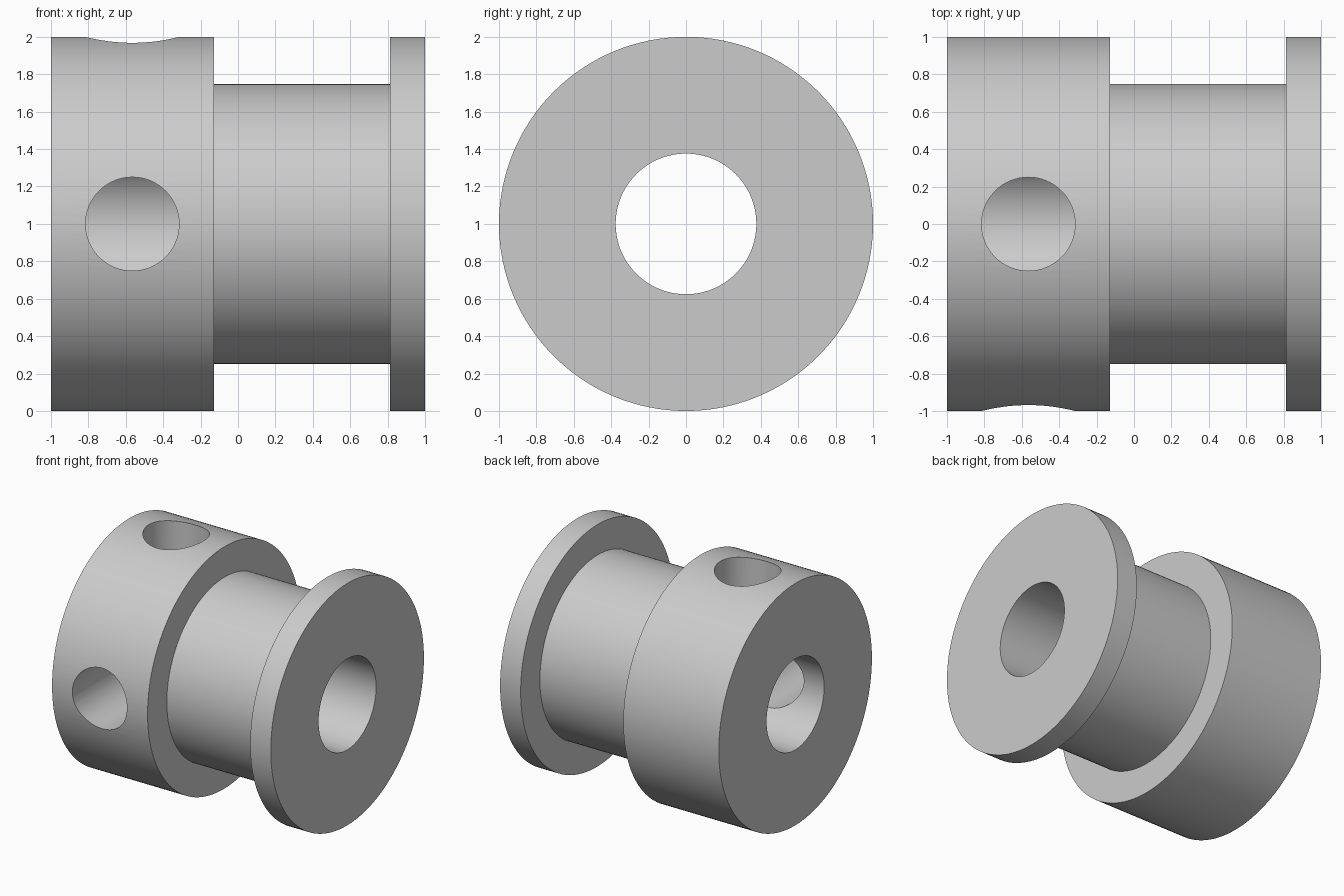
import bpy
import bmesh
import math
from mathutils import Matrix, Vector

SEGMENTS = 128
HUB_X = -0.565       # centre of the cross holes along the axis
BORE_R = 0.376
HOLE_R = 0.25
AXIS_Z = 1.0

cube = bpy.data.objects.get("Cube")
if cube:
    bpy.data.objects.remove(cube, do_unlink=True)

# Single flat metal colour
metal = bpy.data.materials.new("grey metal")
metal.use_nodes = True
grey = (0.6, 0.6, 0.6, 1.0)
metal.diffuse_color = grey
metal.node_tree.nodes["Principled BSDF"].inputs["Base Color"].default_value = grey


def add_object(name, bm):
    bmesh.ops.recalc_face_normals(bm, faces=bm.faces[:])
    mesh = bpy.data.meshes.new(name)
    bm.to_mesh(mesh)
    bm.free()
    mesh.materials.append(metal)
    obj = bpy.data.objects.new(name, mesh)
    bpy.context.collection.objects.link(obj)
    return obj


def lathe(name, profile):
    """Spin a closed (x, radius) profile about the horizontal axis."""
    bm = bmesh.new()
    verts = [bm.verts.new((x, 0, r)) for x, r in profile]
    edges = [bm.edges.new((a, b)) for a, b in zip(verts, verts[1:] + verts[:1])]
    bmesh.ops.spin(bm, geom=verts + edges, cent=(0, 0, 0), axis=(1, 0, 0),
                   angle=math.tau, steps=SEGMENTS)
    bmesh.ops.remove_doubles(bm, verts=bm.verts[:], dist=0.0001)
    bmesh.ops.translate(bm, verts=bm.verts[:], vec=(0, 0, AXIS_Z))
    return add_object(name, bm)


def hole_cutter(name, direction):
    """Cylinder running outward from inside the bore."""
    direction = Vector(direction)
    inner, outer = 0.1, 1.3
    centre = Vector((HUB_X, 0, AXIS_Z)) + direction * (inner + outer) / 2
    turn = direction.to_track_quat('Z', 'Y').to_matrix().to_4x4()
    bm = bmesh.new()
    bmesh.ops.create_cone(bm, cap_ends=True, segments=SEGMENTS // 2,
                          radius1=HOLE_R, radius2=HOLE_R, depth=outer - inner,
                          matrix=Matrix.Translation(centre) @ turn)
    obj = add_object(name, bm)
    obj.hide_render = True
    return obj


# Spool body: thick hub, narrow drum, thin flange and a through bore
spool = lathe("spool_body", [
    (-1, BORE_R), (-1, 1), (-0.127, 1), (-0.127, 0.748),
    (0.812, 0.748), (0.812, 1), (1, 1), (1, BORE_R)])

# Set-screw holes through the hub wall, one on top and one in front
cutters = [hole_cutter("top_hole_cutter", (0, 0, 1)),
           hole_cutter("front_hole_cutter", (0, -1, 0))]

bpy.ops.object.select_all(action='DESELECT')
bpy.context.view_layer.objects.active = spool
spool.select_set(True)
for cutter in cutters:
    mod = spool.modifiers.new(cutter.name, 'BOOLEAN')
    mod.operation = 'DIFFERENCE'
    mod.solver = 'EXACT'
    mod.object = cutter
    bpy.ops.object.modifier_apply(modifier=mod.name)
for cutter in cutters:
    bpy.data.objects.remove(cutter, do_unlink=True)

bpy.ops.object.shade_smooth_by_angle(angle=math.radians(30))
